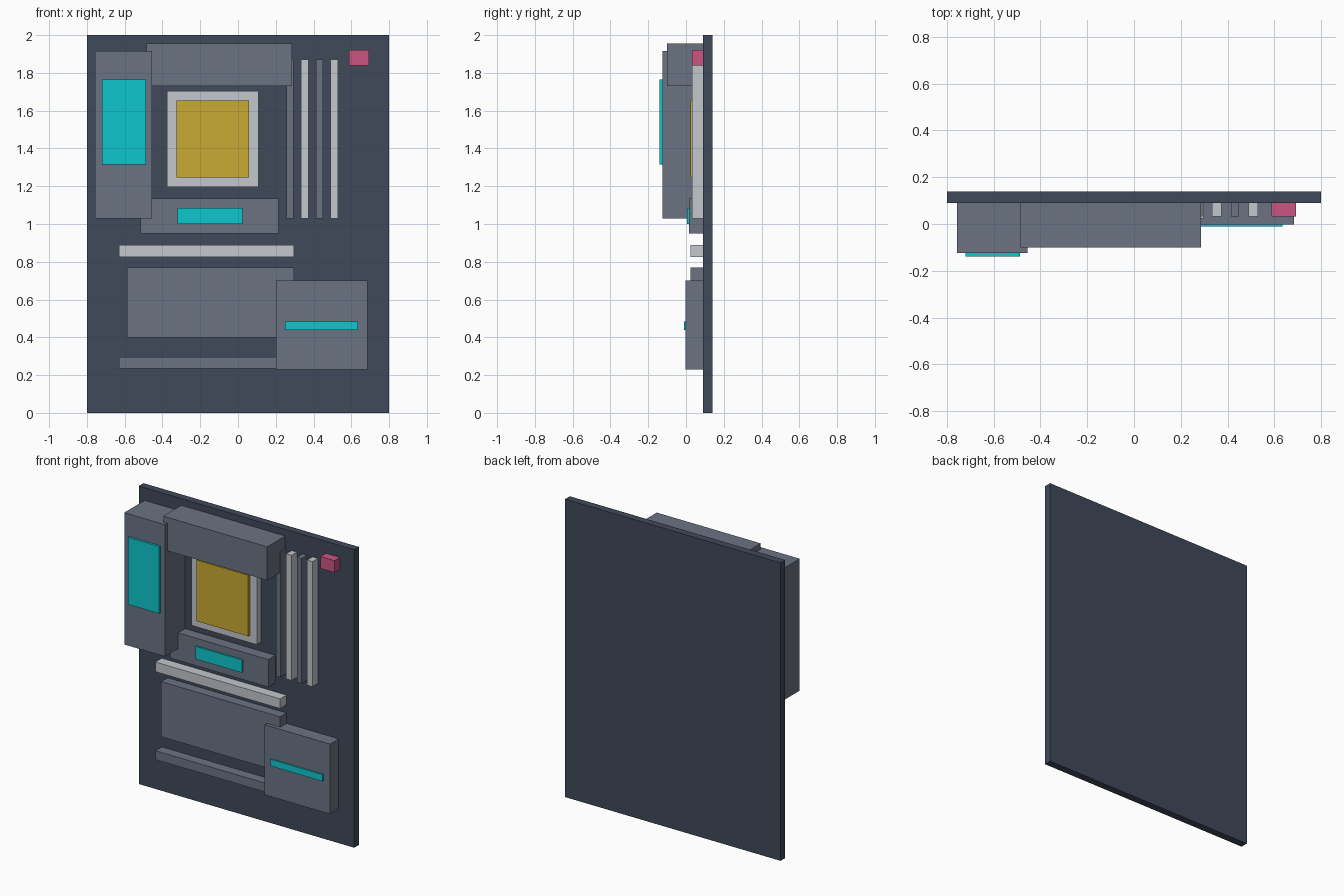
import bpy
import bmesh

if "Cube" in bpy.data.objects:
    bpy.data.objects.remove(bpy.data.objects["Cube"], do_unlink=True)


def linear(c):
    c /= 255
    return c / 12.92 if c <= 0.04045 else ((c + 0.055) / 1.055) ** 2.4


def material(name, *rgb):
    m = bpy.data.materials.new(name)
    m.use_nodes = True
    colour = [linear(c) for c in rgb] + [1.0]
    m.diffuse_color = colour
    m.node_tree.nodes["Principled BSDF"].inputs["Base Color"].default_value = colour
    return m


navy = material("dark slate", 65, 74, 90)
grey = material("slate grey", 107, 116, 130)
silver = material("light grey", 195, 199, 204)
gold = material("gold", 201, 170, 51)
cyan = material("cyan", 13, 198, 206)
pink = material("pink", 203, 85, 130)

BOARD_FRONT = 0.09


def block(name, mat, x, z, front, back=BOARD_FRONT):
    """Box spanning the x and z ranges, from its front y to its back y."""
    bm = bmesh.new()
    bmesh.ops.create_cube(bm, size=1)
    lo, hi = (x[0], front, z[0]), (x[1], back, z[1])
    for v in bm.verts:
        v.co = [a if c < 0 else b for c, a, b in zip(v.co, lo, hi)]
    mesh = bpy.data.meshes.new(name)
    bm.to_mesh(mesh)
    bm.free()
    mesh.materials.append(mat)
    ob = bpy.data.objects.new(name, mesh)
    bpy.context.collection.objects.link(ob)
    return ob


# Base board
block("board", navy, (-0.8, 0.8), (0, 2), BOARD_FRONT, 0.14)

# Port cover with its light panel, and the upper heat sink
block("port_cover", grey, (-0.757, -0.455), (1.03, 1.915), -0.125)
block("port_cover_light", cyan, (-0.72, -0.487), (1.315, 1.765), -0.14, -0.125)
block("upper_heat_sink", grey, (-0.485, 0.287), (1.73, 1.955), -0.10)

# Processor socket
block("socket_frame", silver, (-0.375, 0.108), (1.195, 1.705), 0.045)
block("processor", gold, (-0.325, 0.058), (1.245, 1.655), 0.025, 0.045)

# Lower heat sink with its light strip
block("lower_heat_sink", grey, (-0.515, 0.215), (0.95, 1.135), 0.015)
block("lower_heat_sink_light", cyan, (-0.32, 0.025), (1.0, 1.085), 0.005, 0.015)

# Memory slots in alternating colours
for i in range(4):
    centre = 0.276 + 0.078 * i
    half = 0.02 if i % 2 else 0.018
    block(f"memory_slot_{i + 1}", silver if i % 2 else grey,
          (centre - half, centre + half), (1.03, 1.87), 0.033)

# Expansion slots and drive shield
block("main_expansion_slot", silver, (-0.63, 0.297), (0.825, 0.89), 0.023)
block("drive_shield", grey, (-0.587, 0.297), (0.40, 0.77), 0.023)
block("lower_expansion_slot", grey, (-0.63, 0.297), (0.235, 0.295), 0.023)

# Chipset cover with its light strip
block("chipset_cover", grey, (0.20, 0.685), (0.23, 0.70), -0.002)
block("chipset_light", cyan, (0.25, 0.635), (0.44, 0.485), -0.011, -0.002)

# Corner connector
block("corner_connector", pink, (0.588, 0.693), (1.84, 1.92), 0.033)
